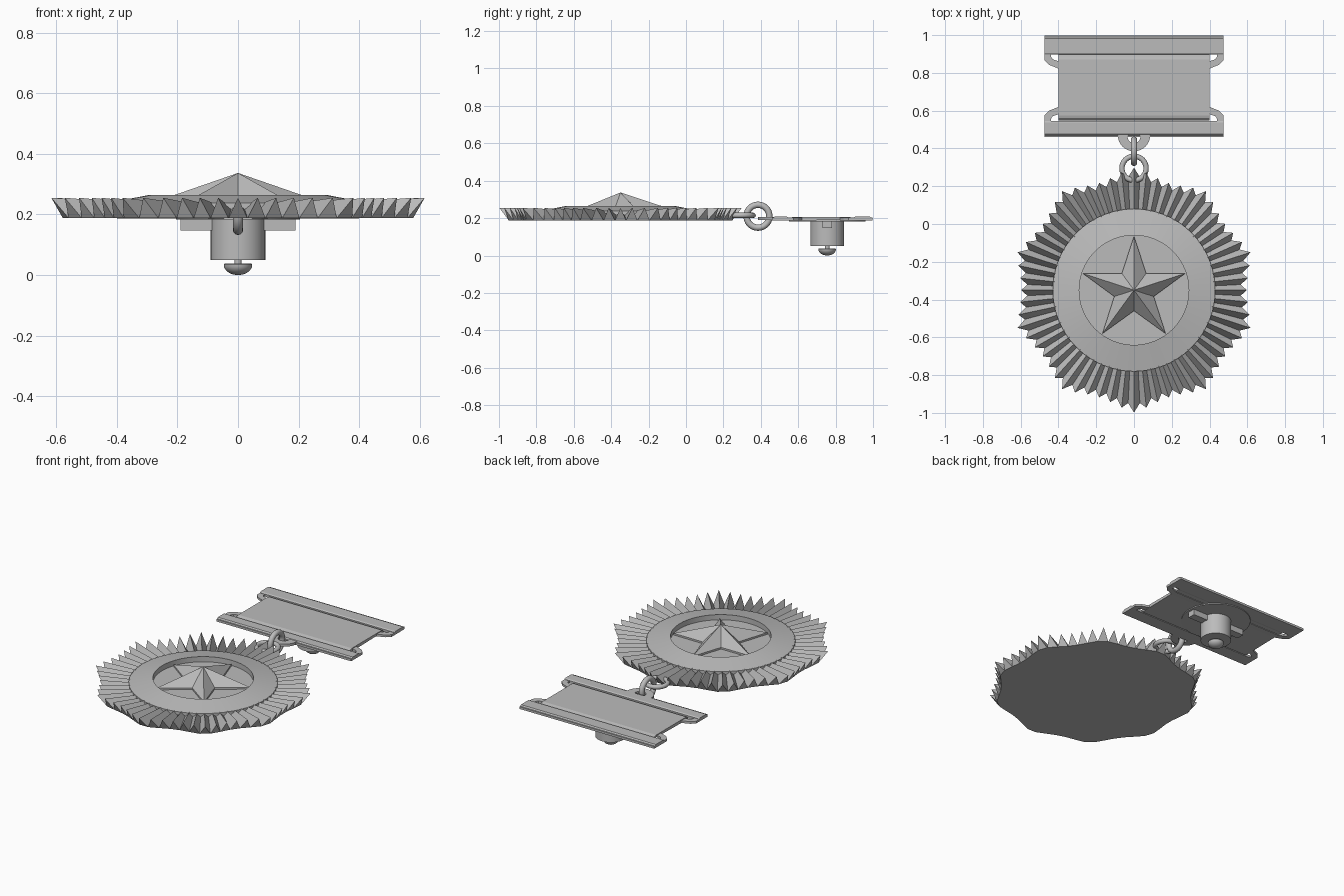
import bpy, bmesh, math
from math import sin, cos, pi, radians
from mathutils import Matrix

if "Cube" in bpy.data.objects:
    bpy.data.objects.remove(bpy.data.objects["Cube"])

metal = bpy.data.materials.new("grey_metal")
metal.use_nodes = True
GREY = (0.5, 0.5, 0.5, 1)
metal.diffuse_color = GREY
metal.node_tree.nodes["Principled BSDF"].inputs["Base Color"].default_value = GREY

MEDAL_Y, PIN_Y = -0.35, 0.755


def finish(name, bm, smooth=False, location=(0, 0, 0)):
    bmesh.ops.remove_doubles(bm, verts=bm.verts, dist=1e-5)
    bmesh.ops.recalc_face_normals(bm, faces=bm.faces)
    mesh = bpy.data.meshes.new(name)
    bm.to_mesh(mesh)
    bm.free()
    mesh.materials.append(metal)
    ob = bpy.data.objects.new(name, mesh)
    ob.location = location
    bpy.context.collection.objects.link(ob)
    if smooth:
        bpy.ops.object.select_all(action="DESELECT")
        ob.select_set(True)
        bpy.context.view_layer.objects.active = ob
        bpy.ops.object.shade_smooth_by_angle(angle=radians(35))
    return ob


def lathe(name, profile, y, segments=64):
    bm = bmesh.new()
    verts = [bm.verts.new((r, 0, z)) for r, z in profile]
    edges = [bm.edges.new(pair) for pair in zip(verts, verts[1:])]
    bmesh.ops.spin(bm, geom=verts + edges, axis=(0, 0, 1), cent=(0, 0, 0),
                   steps=segments, angle=2 * pi)
    return finish(name, bm, True, (0, y, 0))


def box(name, x0, x1, y0, y1, z0, z1):
    bm = bmesh.new()
    bmesh.ops.create_cube(bm, size=1)
    bmesh.ops.scale(bm, vec=(x1 - x0, y1 - y0, z1 - z0), verts=bm.verts)
    return finish(name, bm, False, ((x0 + x1) / 2, (y0 + y1) / 2, (z0 + z1) / 2))


def extrude_x(name, profile, half):
    """Sweep a closed (y, z) profile along x."""
    bm = bmesh.new()
    face = bm.faces.new([bm.verts.new((-half, y, z)) for y, z in profile])
    out = bmesh.ops.extrude_face_region(bm, geom=[face])["geom"]
    bmesh.ops.translate(bm, vec=(2 * half, 0, 0),
                        verts=[v for v in out if isinstance(v, bmesh.types.BMVert)])
    return finish(name, bm)


def plate_with_hole(name, outer, inner, z0, z1):
    """Flat plate between two matching outlines."""
    bm = bmesh.new()
    loops = [[bm.verts.new((x, y, z)) for x, y in line]
             for line, z in ((outer, z0), (outer, z1), (inner, z1), (inner, z0))]
    n = len(outer)
    for a, b in zip(loops, loops[1:] + loops[:1]):
        for i in range(n):
            j = (i + 1) % n
            bm.faces.new((a[i], a[j], b[j], b[i]))
    return finish(name, bm)


# Sunburst of sixty ridged rays whose tips form ten lobes
RAYS = 60
LOBE = [0.648, 0.626, 0.606, 0.597]
tip_radius = [LOBE[min(k % 6, 6 - k % 6)] for k in range(RAYS)]
bm = bmesh.new()


def polar(r, steps, z):
    a = pi / 2 + 2 * pi * steps / RAYS
    return bm.verts.new((r * cos(a), r * sin(a), z))


ridge_in = [polar(0.40, k, 0.238) for k in range(RAYS)]
valley_in = [polar(0.40, k + 0.5, 0.222) for k in range(RAYS)]
ridge_out = [polar(tip_radius[k], k, 0.255) for k in range(RAYS)]
valley_out = [polar(0.94 * (tip_radius[k] + tip_radius[(k + 1) % RAYS]) / 2, k + 0.5, 0.188)
              for k in range(RAYS)]
hub = bm.verts.new((0, 0, 0.188))
for k in range(RAYS):
    p = k - 1
    for v in (p, k):
        bm.faces.new((ridge_in[k], ridge_out[k], valley_out[v], valley_in[v]))
    bm.faces.new((ridge_out[k], valley_out[p], valley_out[k]))
    bm.faces.new((hub, valley_out[k], valley_out[p]))
finish("sunburst_rays", bm, False, (0, MEDAL_Y, 0))

# Sloped disc with a sunken floor
lathe("medal_disc", [(0, 0.232), (0.29, 0.232), (0.29, 0.265), (0.43, 0.238), (0.43, 0.215)],
      MEDAL_Y, 96)

# Faceted star
bm = bmesh.new()
apex = bm.verts.new((0, 0, 0.337))
rim = []
for k in range(10):
    r, a = (0.285 if k % 2 == 0 else 0.11), pi / 2 + k * pi / 5
    rim.append(bm.verts.new((r * cos(a), r * sin(a), 0.243)))
for k in range(10):
    bm.faces.new((apex, rim[k - 1], rim[k]))
base = bm.faces.new(rim)
low = bmesh.ops.extrude_face_region(bm, geom=[base])["geom"]
bmesh.ops.translate(bm, vec=(0, 0, -0.012),
                    verts=[v for v in low if isinstance(v, bmesh.types.BMVert)])
finish("star", bm, False, (0, MEDAL_Y, 0))


# Two interlocked rings
def ring(name, y, z, major, minor, upright):
    bpy.ops.mesh.primitive_torus_add(
        location=(0, y, z), rotation=(0, pi / 2 if upright else 0, 0),
        major_radius=major, minor_radius=minor, major_segments=40, minor_segments=12)
    ob = bpy.context.object
    ob.name = name
    ob.data.materials.append(metal)
    bpy.ops.object.shade_smooth_by_angle(angle=radians(50))


ring("medal_ring", 0.295, 0.215, 0.064, 0.014, False)
ring("link_ring", 0.385, 0.21, 0.061, 0.017, True)


# Slotted frames with raised bars, one at each end of the ribbon
def ribbon_end(prefix, edge, way, depth):
    def outline(points):
        right = [(x, edge + way * d) for x, d in points]
        return right + [(-x, y) for x, y in reversed(right)]
    plate_with_hole(prefix + "_frame",
                    outline([(0.475, 0), (0.475, depth + 0.03), (0.45, depth + 0.055), (0.40, depth + 0.075)]),
                    outline([(0.44, depth), (0.44, depth + 0.012), (0.43, depth + 0.026), (0.39, depth + 0.04)]),
                    0.188, 0.202)
    extrude_x(prefix + "_bar",
              [(edge + way * d, z) for d, z in
               ((0, 0.188), (0, 0.194), (0.016, 0.209), (depth - 0.008, 0.209),
                (depth, 0.204), (depth, 0.188))], 0.475)


ribbon_end("upper", 0.998, -1, 0.10)
ribbon_end("lower", 0.46, 1, 0.085)

# Ribbon sheet with ends tucked into the slots
extrude_x("ribbon", [(0.548, 0.19), (0.56, 0.203), (0.575, 0.207), (0.87, 0.207),
                     (0.885, 0.203), (0.897, 0.19), (0.885, 0.192), (0.56, 0.186)], 0.40)

# Hanging tab with a round eyelet
N = 32
angles = [2 * pi * i / N for i in range(N)]
plate_with_hole("hanging_tab",
                [((0.085 + 0.03 * max(0, sin(a))) * cos(a), 0.468 + 0.083 * sin(a) * (1 if sin(a) < 0 else 0.5))
                 for a in angles],
                [(0.034 * cos(a), 0.462 + 0.034 * sin(a)) for a in angles], 0.19, 0.206)

# Clasp on the back: backing disc, wings, barrel, stem and knob
lathe("clasp_disc", [(0, 0.19), (0.205, 0.19), (0.205, 0.183), (0, 0.183)], PIN_Y)
for side, s in (("left", 1), ("right", -1)):
    x0, x1 = sorted((s * 0.08, s * 0.19))
    box(side + "_clasp_wing", x0, x1, PIN_Y - 0.025, PIN_Y + 0.025, 0.147, 0.185)
lathe("clasp_barrel", [(0, 0.185), (0.09, 0.185), (0.09, 0.05), (0, 0.05)], PIN_Y, 40)
lathe("clasp_stem", [(0.012, 0.055), (0.012, 0.03)], PIN_Y, 16)
dome = [(0.047 * cos(t), 0.034 - 0.034 * sin(t)) for t in [i * pi / 16 for i in range(8)]]
lathe("clasp_knob", [(0, 0.038), (0.044, 0.038)] + dome + [(0, 0)], PIN_Y, 32)
